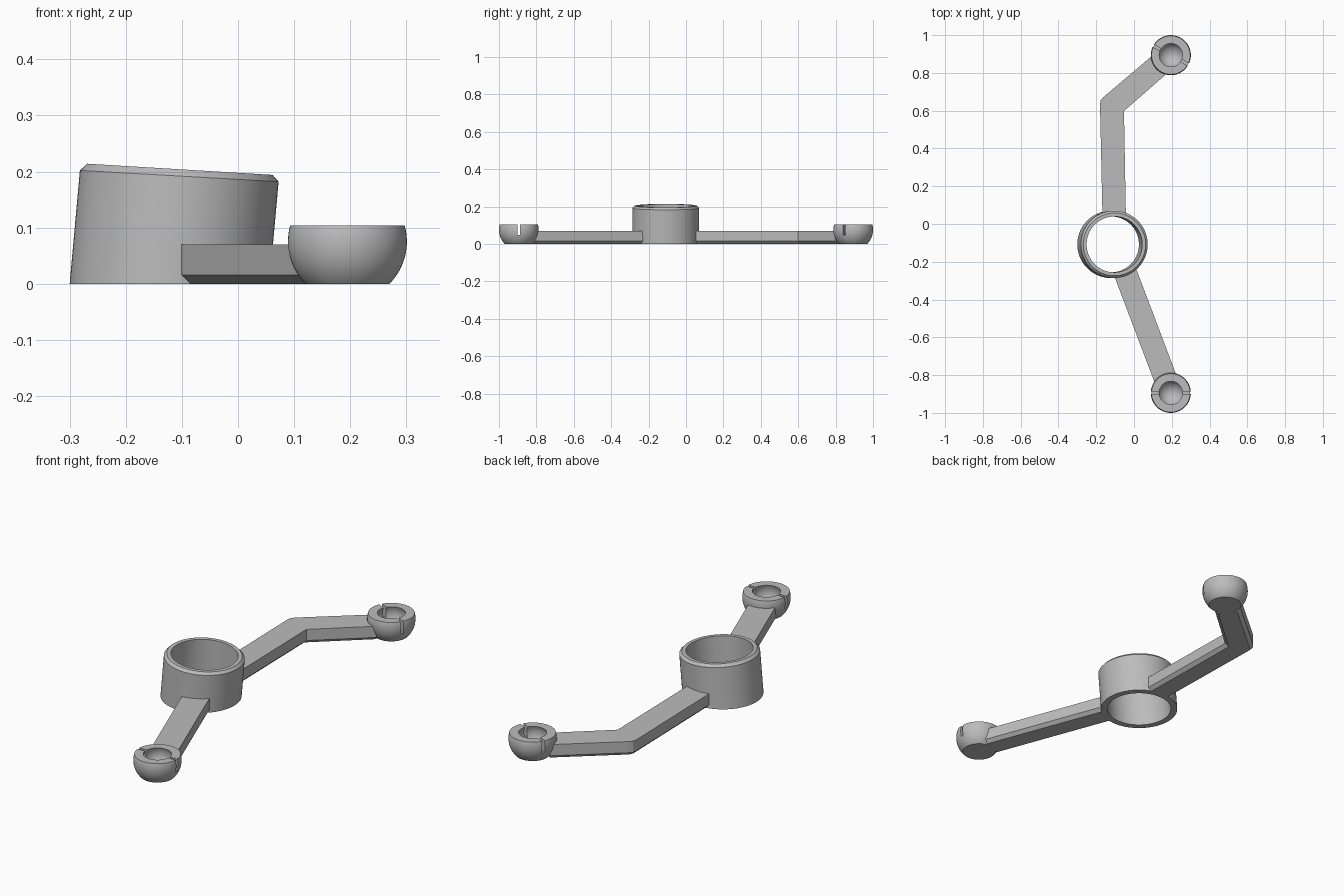
import bpy, bmesh, math
from mathutils import Vector, Matrix

if "Cube" in bpy.data.objects:
    bpy.data.objects.remove(bpy.data.objects["Cube"])

grey = bpy.data.materials.new("plain grey")
grey.use_nodes = True
grey.diffuse_color = (0.5, 0.5, 0.5, 1)
grey.node_tree.nodes["Principled BSDF"].inputs["Base Color"].default_value = (0.5, 0.5, 0.5, 1)


def make(name, bm):
    bmesh.ops.recalc_face_normals(bm, faces=bm.faces)
    mesh = bpy.data.meshes.new(name)
    bm.to_mesh(mesh)
    bm.free()
    mesh.materials.append(grey)
    ob = bpy.data.objects.new(name, mesh)
    bpy.context.collection.objects.link(ob)
    return ob


def activate(ob):
    bpy.ops.object.select_all(action='DESELECT')
    ob.select_set(True)
    bpy.context.view_layer.objects.active = ob


def smooth(ob):
    activate(ob)
    bpy.ops.object.shade_smooth_by_angle(angle=math.radians(30))


def revolve(profile, steps, closed):
    """Spin a (radius, height) profile about the z axis."""
    bm = bmesh.new()
    verts = [bm.verts.new((r, 0, z)) for r, z in profile]
    pairs = list(zip(verts, verts[1:]))
    if closed:
        pairs.append((verts[-1], verts[0]))
    edges = [bm.edges.new(p) for p in pairs]
    bmesh.ops.spin(bm, geom=verts + edges, cent=(0, 0, 0), axis=(0, 0, 1),
                   angle=math.tau, steps=steps, use_duplicate=False)
    bmesh.ops.remove_doubles(bm, verts=bm.verts, dist=1e-5)
    return bm


# Leaning ring with a chamfered rim and a slanted top
ring_center = Vector((-0.122, -0.108))
OUTER, BORE, TOP, CHAMFER = 0.178, 0.148, 0.204, 0.012
bm = revolve([(OUTER, 0), (OUTER, TOP - CHAMFER), (OUTER - CHAMFER, TOP),
              (BORE, TOP), (BORE, 0)], 96, True)
for v in bm.verts:
    v.co.z *= 1 - 0.06 * v.co.x / TOP
    v.co.x += 0.09 * v.co.z
    v.co.xy += ring_center
smooth(make("ring", bm))


# Ball sockets: truncated spheres with a spherical hollow and a slot
RADIUS, HOLLOW, MID, RIM = 0.106, 0.068, 0.075, 0.104


def arc(radius, low, high, n):
    a0, a1 = (math.asin((z - MID) / radius) for z in (low, high))
    angles = [a0 + (a1 - a0) * i / n for i in range(n + 1)]
    return [(max(0, radius * math.cos(a)), MID + radius * math.sin(a)) for a in angles]


def socket(name, center, slot_angle):
    profile = [(0, 0)] + arc(RADIUS, 0, RIM, 16) + arc(HOLLOW, RIM, MID - HOLLOW, 16)
    bm = revolve(profile, 64, False)
    bmesh.ops.translate(bm, verts=bm.verts, vec=center.to_3d())
    ball = make(name, bm)

    bm = bmesh.new()
    bmesh.ops.create_cube(bm, size=1)
    bmesh.ops.transform(bm, verts=bm.verts, matrix=(
        Matrix.Translation((center.x, center.y, 0.097))
        @ Matrix.Rotation(slot_angle, 4, 'Z')
        @ Matrix.Diagonal((0.3, 0.014, 0.1, 1))))
    cutter = make("slot_cutter", bm)
    cutter.hide_render = True
    mod = ball.modifiers.new("slot", 'BOOLEAN')
    mod.operation, mod.solver, mod.object = 'DIFFERENCE', 'EXACT', cutter
    activate(ball)
    bpy.ops.object.modifier_apply(modifier=mod.name)
    bpy.data.objects.remove(cutter)
    smooth(ball)


front_center = Vector((0.195, -0.894))
back_center = Vector((0.195, 0.894))
socket("front_socket", front_center, 0)
socket("back_socket", back_center, math.radians(-28))


# Arms: flat bars with chamfered lower side edges
HEIGHT, HALF = 0.07, 0.061


def arm(name, left, right):
    bm = bmesh.new()
    outline = list(left) + list(reversed(right))
    low = [bm.verts.new((p[0], p[1], 0)) for p in outline]
    face = bm.faces.new(low)
    top = bmesh.ops.extrude_face_region(bm, geom=[face], use_keep_orig=True)["geom"]
    bmesh.ops.translate(bm, vec=(0, 0, HEIGHT),
                        verts=[g for g in top if isinstance(g, bmesh.types.BMVert)])
    sides = set(low[:len(left)]), set(low[len(left):])
    edges = [e for e in bm.edges if any(set(e.verts) <= s for s in sides)]
    bmesh.ops.recalc_face_normals(bm, faces=bm.faces)
    bmesh.ops.bevel(bm, geom=edges, offset=0.016, segments=1, affect='EDGES')
    make(name, bm)


def ends(center, direction):
    """Left and right corners where an arm is buried in its socket."""
    side = Vector((-direction.y, direction.x)) * HALF
    tip = center - direction * 0.07
    return tip + side, tip - side


# Straight front arm
d = Vector((0.354, -0.935)).normalized()
reach = (front_center - ring_center).dot(d) - 0.155
side = Vector((-d.y, d.x)) * HALF
root = front_center - d * reach
tip_left, tip_right = ends(front_center, d)
arm("front_arm", [root + side, tip_left], [root - side, tip_right])

# Bent back arm with a blunted outer corner
d = Vector((0.765, 0.643)).normalized()
tip_left, tip_right = ends(back_center, d)
arm("back_arm",
    [(-0.167, 0.047), (-0.18, 0.635), (-0.176, 0.656), (-0.162, 0.672), tip_left],
    [(-0.043, 0.047), (-0.053, 0.598), tip_right])
